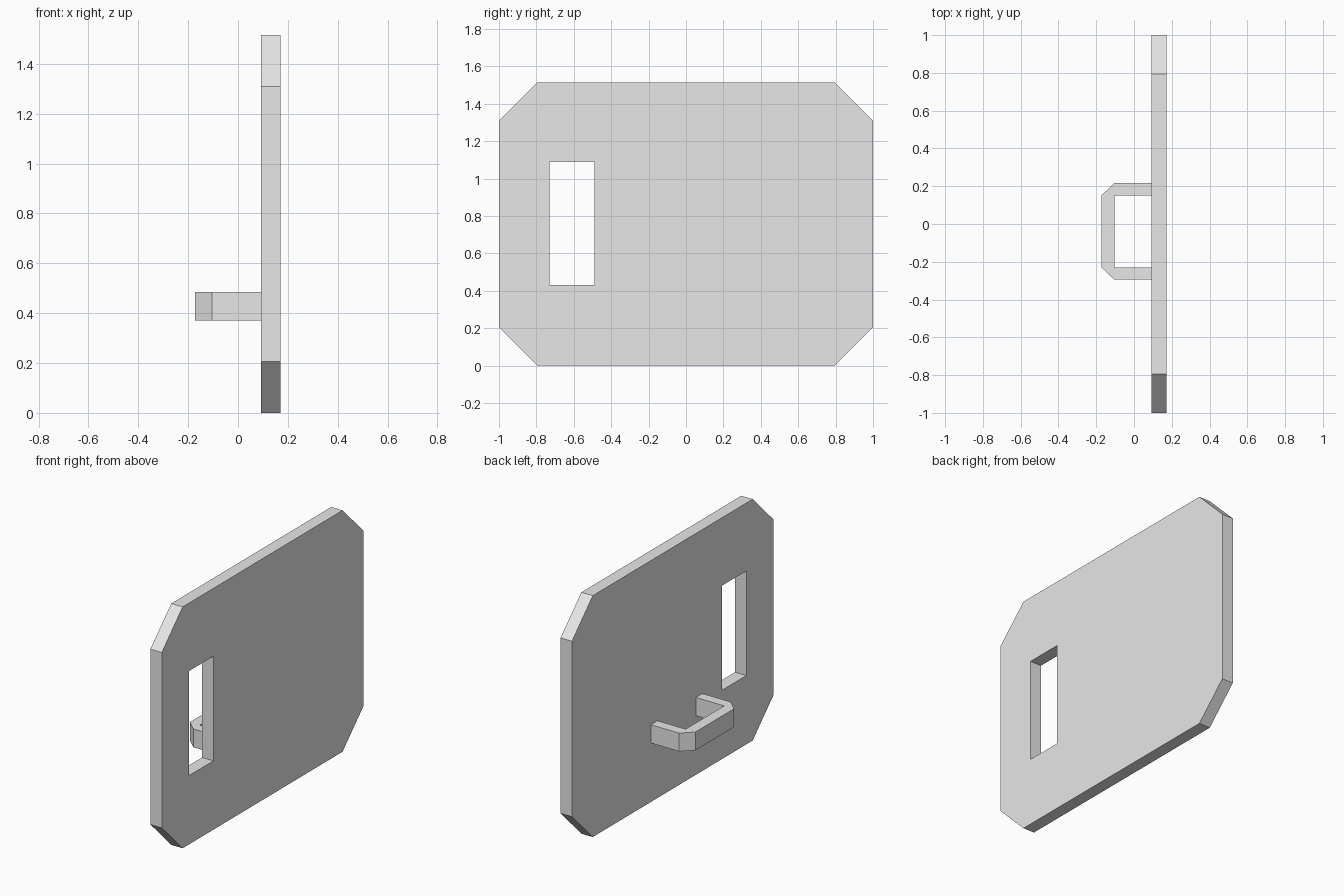
import bpy
import bmesh
from mathutils import Vector

default_cube = bpy.data.objects.get("Cube")
if default_cube:
    bpy.data.objects.remove(default_cube, do_unlink=True)

grey = bpy.data.materials.new("light_grey")
grey.use_nodes = True
grey.diffuse_color = (0.8, 0.8, 0.8, 1)
grey.node_tree.nodes["Principled BSDF"].inputs["Base Color"].default_value = (0.8, 0.8, 0.8, 1)


def prism(name, outline, offset):
    """Extrude a flat outline along an offset into a closed solid."""
    bm = bmesh.new()
    face = bm.faces.new([bm.verts.new(p) for p in outline])
    moved = bmesh.ops.extrude_face_region(bm, geom=[face], use_keep_orig=True)["geom"]
    verts = [v for v in moved if isinstance(v, bmesh.types.BMVert)]
    bmesh.ops.translate(bm, verts=verts, vec=Vector(offset))
    bmesh.ops.recalc_face_normals(bm, faces=bm.faces)
    mesh = bpy.data.meshes.new(name)
    bm.to_mesh(mesh)
    bm.free()
    mesh.materials.append(grey)
    obj = bpy.data.objects.new(name, mesh)
    bpy.context.collection.objects.link(obj)
    return obj


# Panel with four chamfered corners
inner_x, thickness = 0.092, 0.079
height, half_width, cut = 1.515, 1.0, 0.207
panel_outline = [
    (-half_width + cut, 0), (half_width - cut, 0),
    (half_width, cut), (half_width, height - cut),
    (half_width - cut, height), (-half_width + cut, height),
    (-half_width, height - cut), (-half_width, cut),
]
panel = prism("door_panel", [(inner_x, y, z) for y, z in panel_outline], (thickness, 0, 0))

# Window slot cut right through the panel
slot = [(-0.73, 0.432), (-0.488, 0.432), (-0.488, 1.088), (-0.73, 1.088)]
cutter = prism("window_cutter", [(inner_x - 0.1, y, z) for y, z in slot], (0.3, 0, 0))
cutter.hide_render = True
boolean = panel.modifiers.new("window_slot", "BOOLEAN")
boolean.operation = "DIFFERENCE"
boolean.solver = "EXACT"
boolean.object = cutter
bpy.context.view_layer.update()
evaluated = panel.evaluated_get(bpy.context.evaluated_depsgraph_get())
cut_mesh = bpy.data.meshes.new_from_object(evaluated)
panel.modifiers.clear()
panel.data = cut_mesh
bpy.data.objects.remove(cutter, do_unlink=True)

# Pull handle with chamfered outer corners, mirrored about its own centre
centre_y, half_span, grip = -0.039, 0.256, 0.065
outer_x, grip_x = -0.172, -0.104
half = [
    (inner_x, half_span), (grip_x, half_span), (outer_x, half_span - grip),
]
inside = [(grip_x, half_span - grip), (inner_x, half_span - grip)]
loop = (half + [(x, -y) for x, y in reversed(half)]
        + [(x, -y) for x, y in reversed(inside)] + inside)
prism("pull_handle", [(x, centre_y + y, 0.37) for x, y in loop], (0, 0, 0.115))
